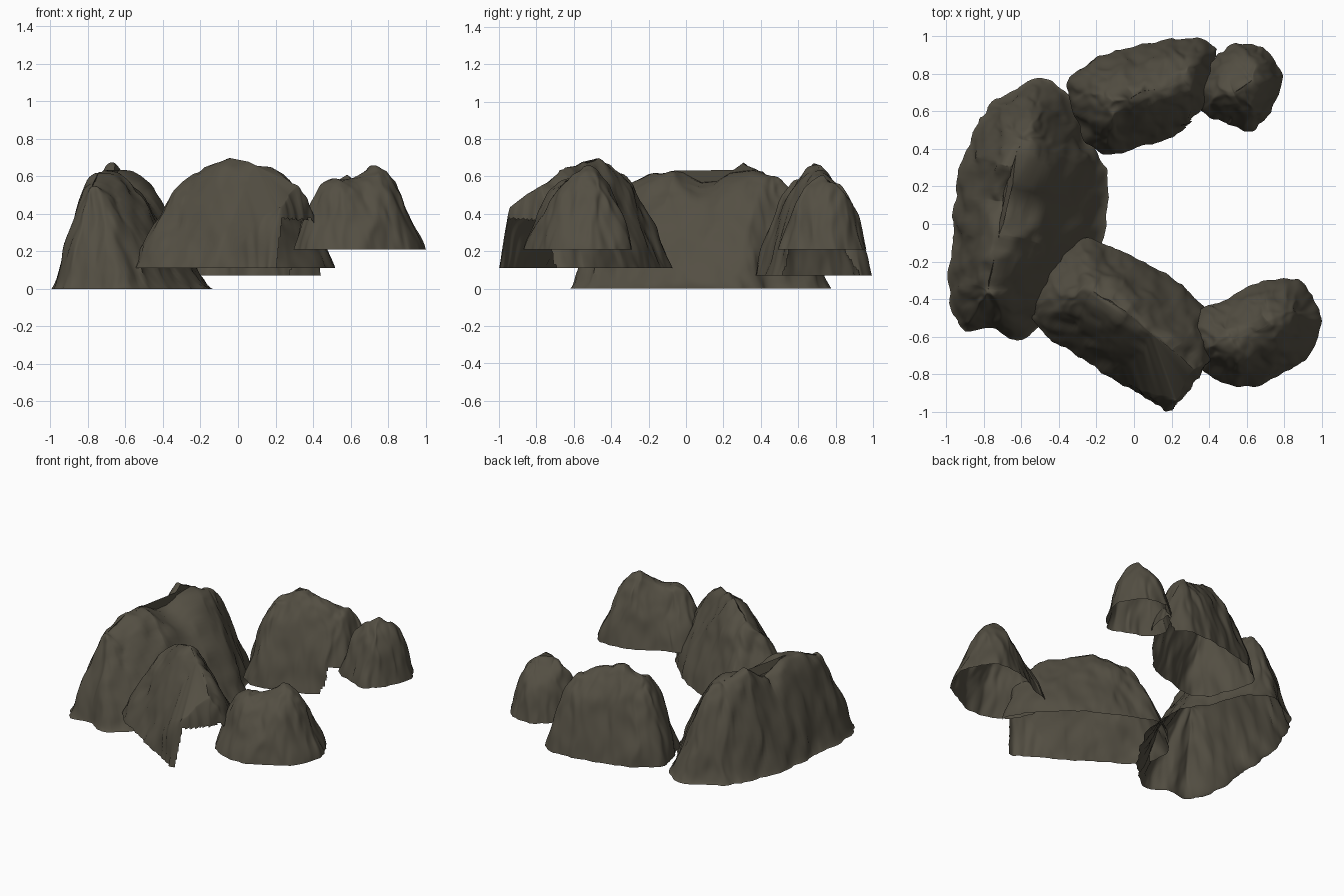
import bpy, bmesh, math
from mathutils import Vector, noise

if "Cube" in bpy.data.objects:
    bpy.data.objects.remove(bpy.data.objects["Cube"])

rock_mat = bpy.data.materials.new("dark brown stone")
rock_mat.diffuse_color = (0.088, 0.078, 0.056, 1)
rock_mat.use_nodes = True
rock_mat.node_tree.nodes["Principled BSDF"].inputs["Base Color"].default_value = rock_mat.diffuse_color


def smooth_outline(pts, n):
    """Closed Catmull-Rom curve through the footprint points."""
    out, k = [], len(pts)
    for i in range(n):
        f = i * k / n
        j, t = int(f), f - int(f)
        a, b, c, d = (Vector(pts[(j + o) % k]) for o in (-1, 0, 1, 2))
        out.append(0.5 * (2 * b + (c - a) * t + (2 * a - 5 * b + 4 * c - d) * t * t
                          + (3 * b - a - 3 * c + d) * t ** 3))
    return out


def nearest_on_ridge(p, ridge):
    """Closest ridge point in plan, with its height."""
    best = None
    for a, b in zip(ridge, ridge[1:]):
        a, b = Vector(a), Vector(b)
        ab = (b - a).xy
        t = max(0, min(1, (p - a.xy).dot(ab) / ab.length_squared))
        q = a.lerp(b, t)
        d = (q.xy - p).length
        if best is None or d < best[0]:
            best = (d, q)
    return best[1]


def rock(name, base, outline, ridge, power, foot=1.0, gap=None, n=168, rings=34):
    """Hollow rock shell: footprint rising with a rounded slope to a ridge.
    foot > 1 flares the bottom; gap = (first, last, height): the wall between
    two outline points is left open up to that height."""
    bm = bmesh.new()
    rim = smooth_outline(outline, n)
    tops = [nearest_on_ridge(p, ridge) for p in rim]
    rows = []
    for r in range(rings + 1):
        s = (r / rings) ** 1.25
        h = 1 - (1 - s ** foot) ** power
        row = []
        for p, q in zip(rim, tops):
            xy = p.lerp(q.xy, s)
            v = Vector((xy.x, xy.y, base + (q.z - base) * h))
            # vertical streaks, broad lumps and a craggy crest
            streak = noise.noise_vector(Vector((v.x * 10, v.y * 10, v.z * 2.5)))
            flute = noise.noise_vector(Vector((v.x * 24, v.y * 24, v.z * 3)))
            lump = noise.noise_vector(v * 4 + Vector((3, 7, 1)))
            d = streak * 0.018 + lump * 0.016 + flute * 0.010
            d.z *= h
            if r == 0:
                d.z = 0
            row.append(bm.verts.new(v + d))
        rows.append(row)
    for lo, hi in zip(rows, rows[1:]):
        for i in range(n):
            j = (i + 1) % n
            if gap:
                u = (i * len(outline) / n - gap[0]) / (gap[1] - gap[0])
                rise = min(1, 8 * u * (1 - u))
                if 0 <= u <= 1 and hi[i].co.z < base + (gap[2] - base) * rise:
                    continue
            bm.faces.new((lo[i], lo[j], hi[j], hi[i]))
    bmesh.ops.delete(bm, geom=[v for v in bm.verts if not v.link_faces], context='VERTS')
    bmesh.ops.remove_doubles(bm, verts=bm.verts, dist=0.0015)
    # close the slits left along the crest
    slits = [e for e in bm.edges if e.is_boundary
             and min(v.co.z for v in e.verts) > base + 0.31]
    bmesh.ops.holes_fill(bm, edges=slits, sides=0)
    bmesh.ops.recalc_face_normals(bm, faces=bm.faces)
    if sum(f.normal.z * f.calc_area() for f in bm.faces) < 0:
        bmesh.ops.reverse_faces(bm, faces=bm.faces)
    me = bpy.data.meshes.new(name)
    bm.to_mesh(me)
    bm.free()
    me.materials.append(rock_mat)
    ob = bpy.data.objects.new(name, me)
    bpy.context.collection.objects.link(ob)
    bpy.ops.object.select_all(action='DESELECT')
    ob.select_set(True)
    bpy.context.view_layer.objects.active = ob
    bpy.ops.object.shade_smooth_by_angle(angle=math.radians(50))


# Large left rock with a flared foot, resting on the ground
rock("left_rock", 0.0,
     [(-.50, .79), (-.36, .70), (-.25, .45), (-.13, .25), (-.19, -.10), (-.36, -.40),
      (-.60, -.62), (-.76, -.56), (-.90, -.57), (-.99, -.36), (-.97, -.05),
      (-.93, .28), (-.82, .55), (-.68, .71)],
     [(-.77, -.34, .54), (-.75, -.20, .61), (-.72, -.06, .64), (-.70, .12, .55),
      (-.66, .30, .67), (-.59, .45, .61)], power=2.2, foot=1.4)

# Front middle rock, its right end open under the eave
rock("front_rock", 0.11,
     [(-.27, -.08), (-.08, -.14), (.15, -.26), (.38, -.44), (.51, -.64), (.46, -.76),
      (.32, -.92), (.19, -1.0), (.12, -.97), (0, -.90), (-.25, -.73), (-.50, -.56),
      (-.57, -.38), (-.44, -.20)],
     [(-.22, -.36, .61), (-.12, -.41, .67), (-.05, -.46, .69), (.08, -.56, .66),
      (.21, -.67, .63), (.31, -.77, .54), (.22, -.93, .43)],
     power=1.5, gap=(4.3, 6.9, .38))

# Back middle rock, its right end also open
rock("back_rock", 0.07,
     [(-.35, .74), (-.22, .88), (0, .95), (.22, .995), (.39, .97), (.44, .82), (.42, .62),
      (.28, .50), (.05, .42), (-.15, .37), (-.28, .48)],
     [(-.10, .65, .60), (0, .69, .665), (.14, .73, .63), (.27, .77, .57)],
     power=2.0, gap=(4.4, 7.0, .25))

# Small rocks at the two open ends
rock("front_end_rock", 0.21,
     [(.33, -.48), (.52, -.38), (.75, -.28), (.92, -.35), (.99, -.53), (.90, -.73),
      (.65, -.86), (.45, -.82), (.30, -.66)],
     [(.52, -.62, .585), (.61, -.59, .59), (.71, -.54, .645)], power=2.0)
rock("back_end_rock", 0.21,
     [(.34, .70), (.40, .86), (.53, .96), (.69, .94), (.78, .82), (.77, .66), (.65, .50),
      (.50, .54), (.38, .60)],
     [(.53, .71, .57), (.58, .73, .61), (.63, .77, .57)], power=1.9)
